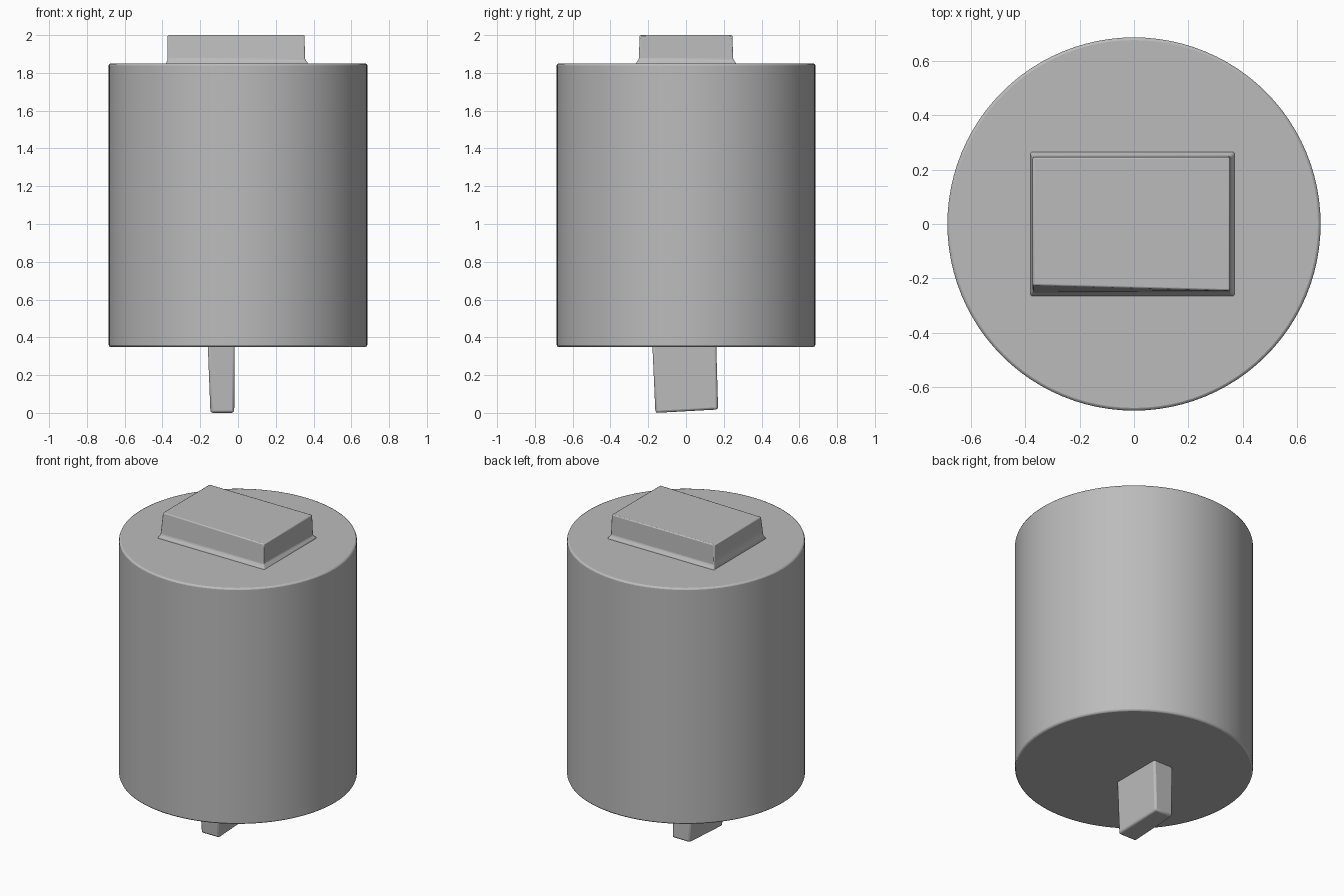
import bpy
import bmesh
import math

cube = bpy.data.objects.get("Cube")
if cube:
    bpy.data.objects.remove(cube, do_unlink=True)

grey = bpy.data.materials.new("plain grey")
grey.use_nodes = True
colour = (0.5, 0.5, 0.5, 1)
grey.diffuse_color = colour
grey.node_tree.nodes["Principled BSDF"].inputs["Base Color"].default_value = colour


def finish(name, bm, bevel=0.0, segments=2):
    """Turn a bmesh into a bevelled, smooth-by-angle object."""
    bmesh.ops.recalc_face_normals(bm, faces=bm.faces)
    mesh = bpy.data.meshes.new(name)
    bm.to_mesh(mesh)
    bm.free()
    mesh.materials.append(grey)
    obj = bpy.data.objects.new(name, mesh)
    bpy.context.collection.objects.link(obj)
    bpy.ops.object.select_all(action="DESELECT")
    obj.select_set(True)
    bpy.context.view_layer.objects.active = obj
    if bevel:
        mod = obj.modifiers.new("soft edges", "BEVEL")
        mod.width = bevel
        mod.segments = segments
        mod.limit_method = "ANGLE"
    bpy.ops.object.shade_smooth_by_angle(angle=math.radians(30))
    return obj


def loft(rings):
    """Stack rectangles (x0, x1, y0, y1, z) and skin them."""
    bm = bmesh.new()
    loops = [[bm.verts.new(p) for p in
              ((x0, y0, z), (x1, y0, z), (x1, y1, z), (x0, y1, z))]
             for x0, x1, y0, y1, z in rings]
    for low, high in zip(loops, loops[1:]):
        for i in range(4):
            j = (i + 1) % 4
            bm.faces.new((low[i], low[j], high[j], high[i]))
    bm.faces.new(loops[0][::-1])
    bm.faces.new(loops[-1])
    return bm, loops


# Main drum
bm = bmesh.new()
bmesh.ops.create_cone(bm, cap_ends=True, segments=96, radius1=0.685,
                      radius2=0.685, depth=1.5)
bmesh.ops.translate(bm, verts=bm.verts, vec=(0, 0, 1.1))
finish("drum_body", bm, 0.01)

# Raised block on top, with a small flared foot and one worn corner
bm, loops = loft([
    (-0.38, 0.37, -0.265, 0.265, 1.84),
    (-0.38, 0.37, -0.265, 0.265, 1.852),
    (-0.372, 0.355, -0.25, 0.25, 1.872),
    (-0.372, 0.352, -0.245, 0.245, 2.0),
])
loops[-1][0].co.y += 0.02
finish("top_block", bm, 0.006)

# Slightly skewed tab underneath
bm, loops = loft([
    (-0.146, -0.02, -0.162, 0.17, 0.0),
    (-0.16, -0.018, -0.178, 0.16, 0.36),
])
for corner in loops[0][2:]:
    corner.co.z += 0.018
finish("bottom_tab", bm, 0.012)
